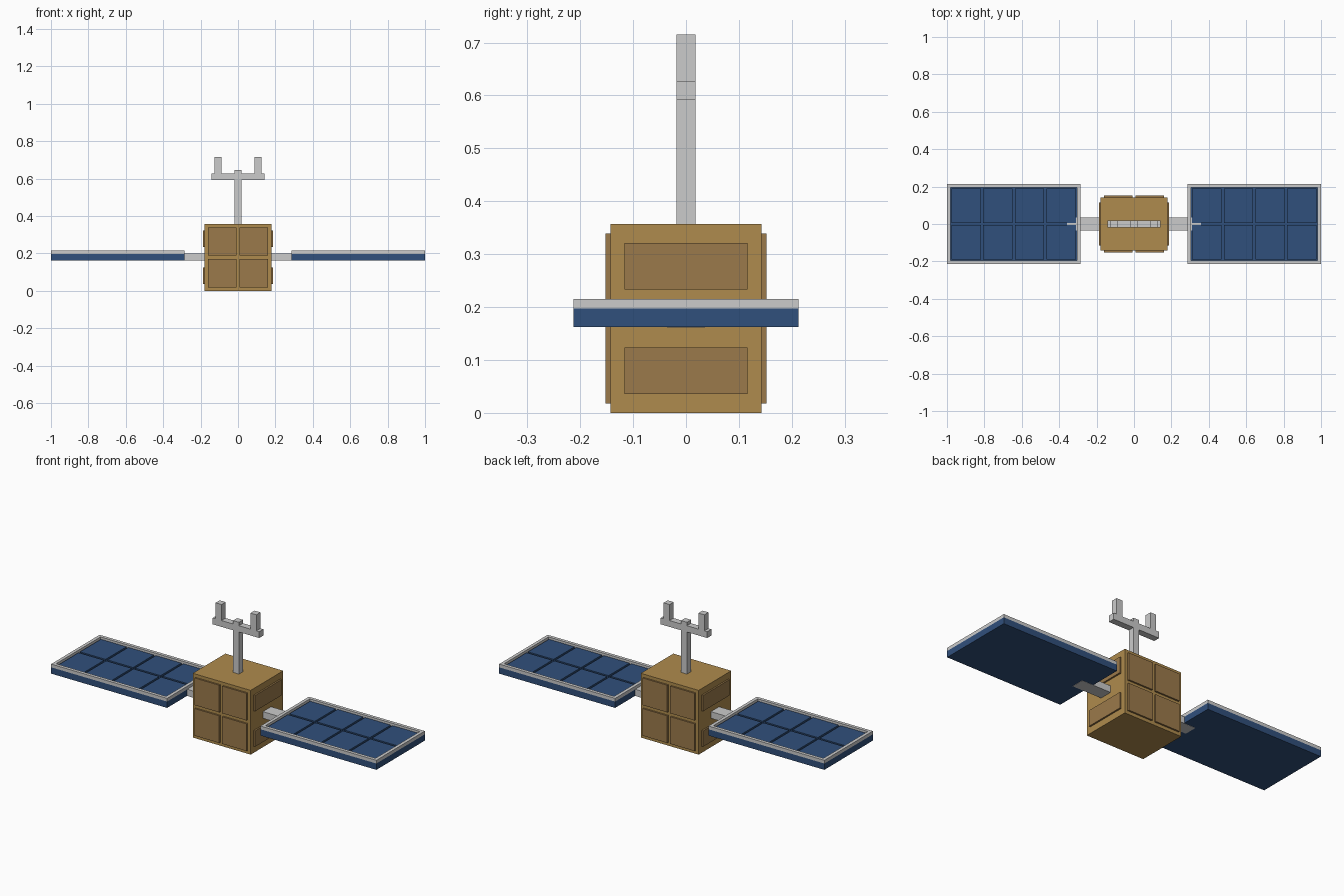
import bpy
import bmesh

if "Cube" in bpy.data.objects:
    bpy.data.objects.remove(bpy.data.objects["Cube"])


def material(name, rgb):
    m = bpy.data.materials.new(name)
    m.diffuse_color = (*rgb, 1)
    m.use_nodes = True
    m.node_tree.nodes["Principled BSDF"].inputs["Base Color"].default_value = m.diffuse_color
    return m


GOLD = material("gold_foil", (0.43, 0.26, 0.075))
BRONZE = material("bronze_panel", (0.33, 0.195, 0.07))
BLUE = material("solar_blue", (0.03, 0.08, 0.2))


def boxes(name, extents, mat=None):
    """One object made of boxes, each given as (x0, x1, y0, y1, z0, z1)."""
    bm = bmesh.new()
    for x0, x1, y0, y1, z0, z1 in extents:
        for v in bmesh.ops.create_cube(bm, size=1)["verts"]:
            v.co.x = x1 if v.co.x > 0 else x0
            v.co.y = y1 if v.co.y > 0 else y0
            v.co.z = z1 if v.co.z > 0 else z0
    mesh = bpy.data.meshes.new(name)
    bm.to_mesh(mesh)
    bm.free()
    ob = bpy.data.objects.new(name, mesh)
    bpy.context.collection.objects.link(ob)
    if mat:
        mesh.materials.append(mat)
    return ob


def mirror(ob, x=True, y=False):
    mod = ob.modifiers.new("mirror", "MIRROR")
    mod.use_axis = (x, y, False)
    mod.use_mirror_merge = False


# Body
boxes("body", [(-0.178, 0.178, -0.143, 0.143, 0, 0.357)], GOLD)

# Raised plates: 2 x 2 on front and back, two stacked on each side
plates = boxes("front_back_plates",
               [(0.009, 0.16, -0.152, -0.142, z, z + 0.151) for z in (0.018, 0.188)], BRONZE)
mirror(plates, y=True)
plates = boxes("side_plates",
               [(0.177, 0.187, -0.116, 0.116, z, z + 0.088) for z in (0.036, 0.233)], BRONZE)
mirror(plates)

# Arms running into the wings
mirror(boxes("wing_arm", [(0.17, 0.357, -0.036, 0.036, 0.161, 0.198)]))

# Solar wings: slab, raised rim and 4 x 2 cells
X0, X1, Y, RIM = 0.287, 1.0, 0.213, 0.018
mirror(boxes("wing_slab", [(X0, X1, -Y, Y, 0.162, 0.197)], BLUE))
mirror(boxes("wing_rim", [
    (X0, X1, -Y, -Y + RIM, 0.197, 0.215),
    (X0, X1, Y - RIM, Y, 0.197, 0.215),
    (X0, X0 + RIM, -Y + RIM, Y - RIM, 0.197, 0.215),
    (X1 - RIM, X1, -Y + RIM, Y - RIM, 0.197, 0.215)]))
cells = []
pitch_x, pitch_y, gap = (X1 - X0 - 2 * RIM) / 4, Y - RIM, 0.006
for i in range(4):
    for j in range(2):
        cx, cy = X0 + RIM + i * pitch_x, -pitch_y + j * pitch_y
        cells.append((cx + gap, cx + pitch_x - gap, cy + gap, cy + pitch_y - gap, 0.196, 0.206))
mirror(boxes("solar_cells", cells, BLUE))

# Antenna: mast, crossbar and two prongs
W = 0.018
boxes("antenna_mast", [(-W, W, -W, W, 0.35, 0.645)])
boxes("antenna_crossbar", [(-0.143, 0.143, -W, W, 0.591, 0.626)])
mirror(boxes("antenna_prong", [(0.089, 0.125, -W, W, 0.62, 0.715)]))
